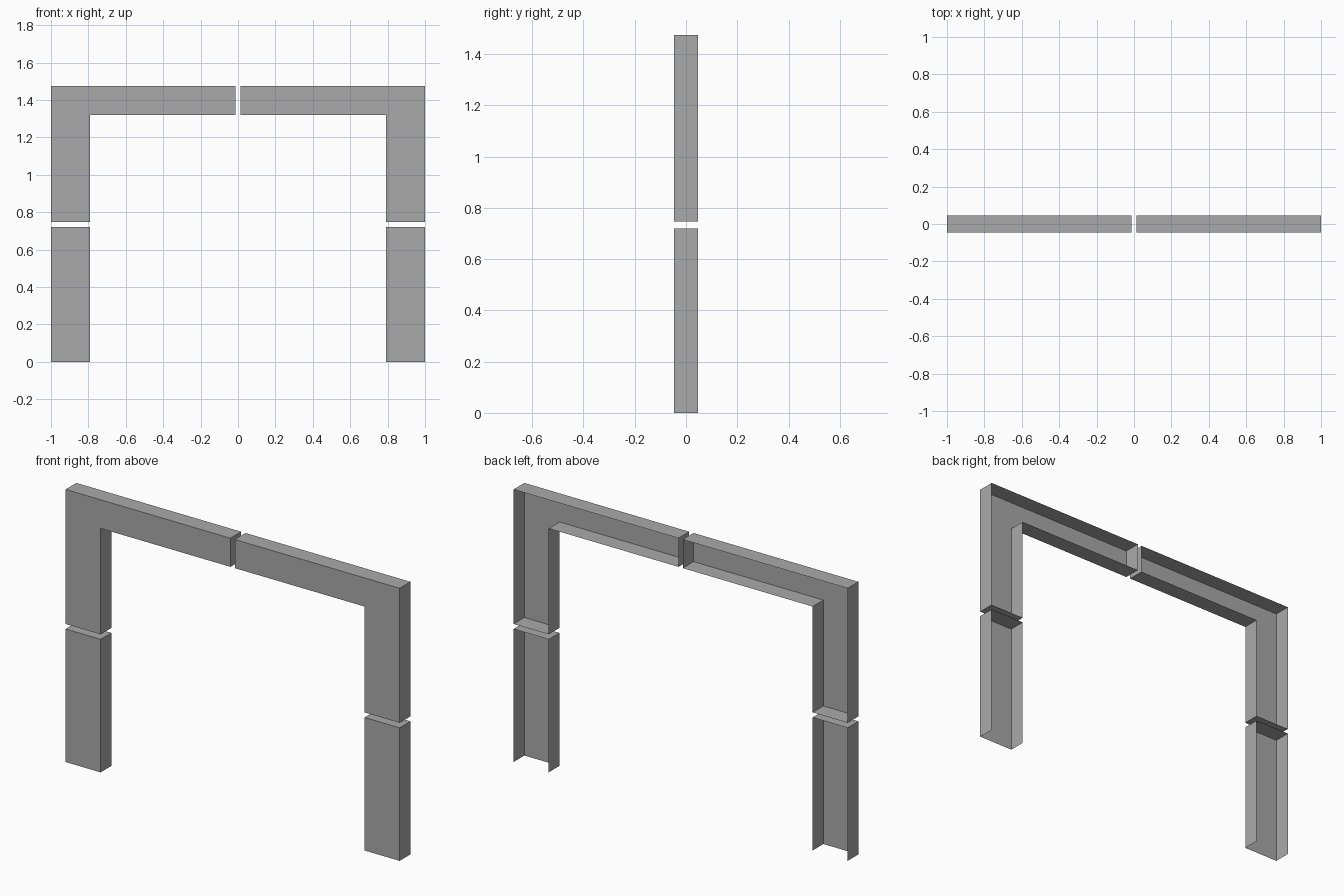
import bpy
import bmesh

if "Cube" in bpy.data.objects:
    bpy.data.objects.remove(bpy.data.objects["Cube"], do_unlink=True)

FRONT, BACK = -0.046, 0.046
OUTER, INNER, GAP = 1.0, 0.79, 0.013
TOP, BEAM_BOTTOM, UPPER_BOTTOM, LOWER_TOP = 1.475, 1.32, 0.747, 0.72

grey = bpy.data.materials.new("plain grey")
grey.use_nodes = True
colour = (0.4, 0.4, 0.4, 1)
grey.diffuse_color = colour
grey.node_tree.nodes["Principled BSDF"].inputs["Base Color"].default_value = colour


def open_shell(name, outline, side, open_edges=()):
    """Front panel with walls folded back; the back stays open."""
    bm = bmesh.new()
    front = [bm.verts.new((side * x, FRONT, z)) for x, z in outline]
    back = [bm.verts.new((side * x, BACK, z)) for x, z in outline]
    bm.faces.new(front)
    n = len(outline)
    for i in range(n):
        if i not in open_edges:
            j = (i + 1) % n
            bm.faces.new((front[j], front[i], back[i], back[j]))
    loose = [v for v in bm.verts if not v.link_faces]
    bmesh.ops.delete(bm, geom=loose, context='VERTS')
    if side < 0:
        bmesh.ops.reverse_faces(bm, faces=bm.faces[:])
    mesh = bpy.data.meshes.new(name)
    bm.to_mesh(mesh)
    bm.free()
    mesh.materials.append(grey)
    obj = bpy.data.objects.new(name, mesh)
    bpy.context.collection.objects.link(obj)
    return obj


# Lower legs are open at the foot, upper corners are closed all round
leg = [(INNER, 0), (OUTER, 0), (OUTER, LOWER_TOP), (INNER, LOWER_TOP)]
corner = [(INNER, UPPER_BOTTOM), (OUTER, UPPER_BOTTOM), (OUTER, TOP),
          (GAP, TOP), (GAP, BEAM_BOTTOM), (INNER, BEAM_BOTTOM)]

for label, side in (("left", 1), ("right", -1)):
    open_shell(label + "_lower_leg_cover", leg, side, open_edges=(0,))
    open_shell(label + "_upper_corner_cover", corner, side)
